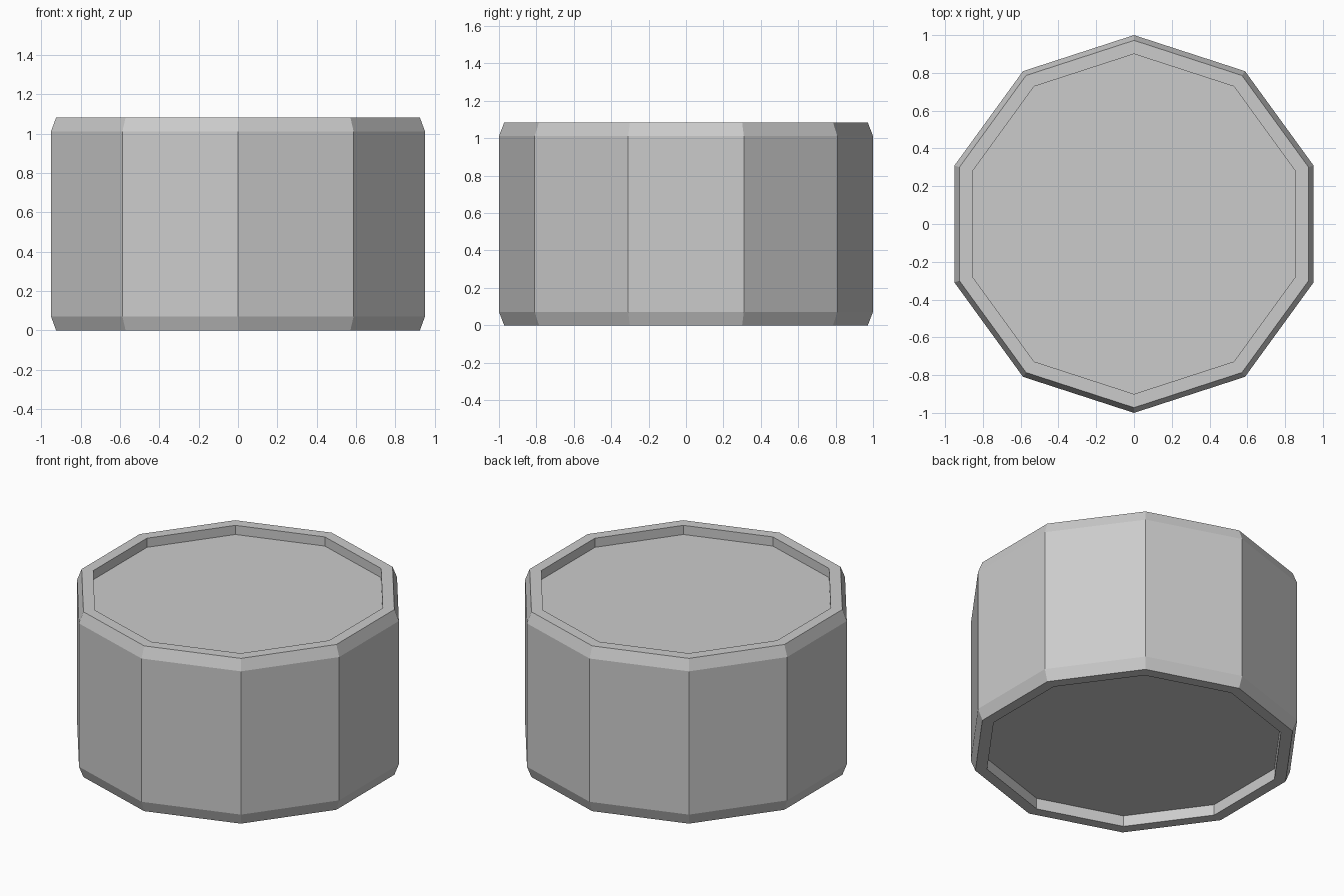
import bpy, bmesh
from math import sin, cos, tau

if "Cube" in bpy.data.objects:
    bpy.data.objects.remove(bpy.data.objects["Cube"])

SIDES = 10
# (radius, z) from the recessed bottom panel, round the outside, to the recessed top panel
PROFILE = [(0.90, 0.072), (0.90, 0.0), (0.972, 0.0), (1.0, 0.072),
           (1.0, 1.012), (0.972, 1.084), (0.90, 1.084), (0.90, 1.024)]

bm = bmesh.new()


def ring(r, z):
    return [bm.verts.new((r * sin(tau * i / SIDES), r * cos(tau * i / SIDES), z))
            for i in range(SIDES)]


# Ten-sided body with chamfered edges and raised rims
rings = [ring(r, z) for r, z in PROFILE]
for a, b in zip(rings, rings[1:]):
    for i in range(SIDES):
        j = (i + 1) % SIDES
        bm.faces.new((a[i], a[j], b[j], b[i]))

# Flat panels set into both ends
bm.faces.new(rings[0])
bm.faces.new(rings[-1])
bmesh.ops.recalc_face_normals(bm, faces=bm.faces)

mesh = bpy.data.meshes.new("drum_body")
bm.to_mesh(mesh)
bm.free()
bpy.context.collection.objects.link(bpy.data.objects.new("drum_body", mesh))
